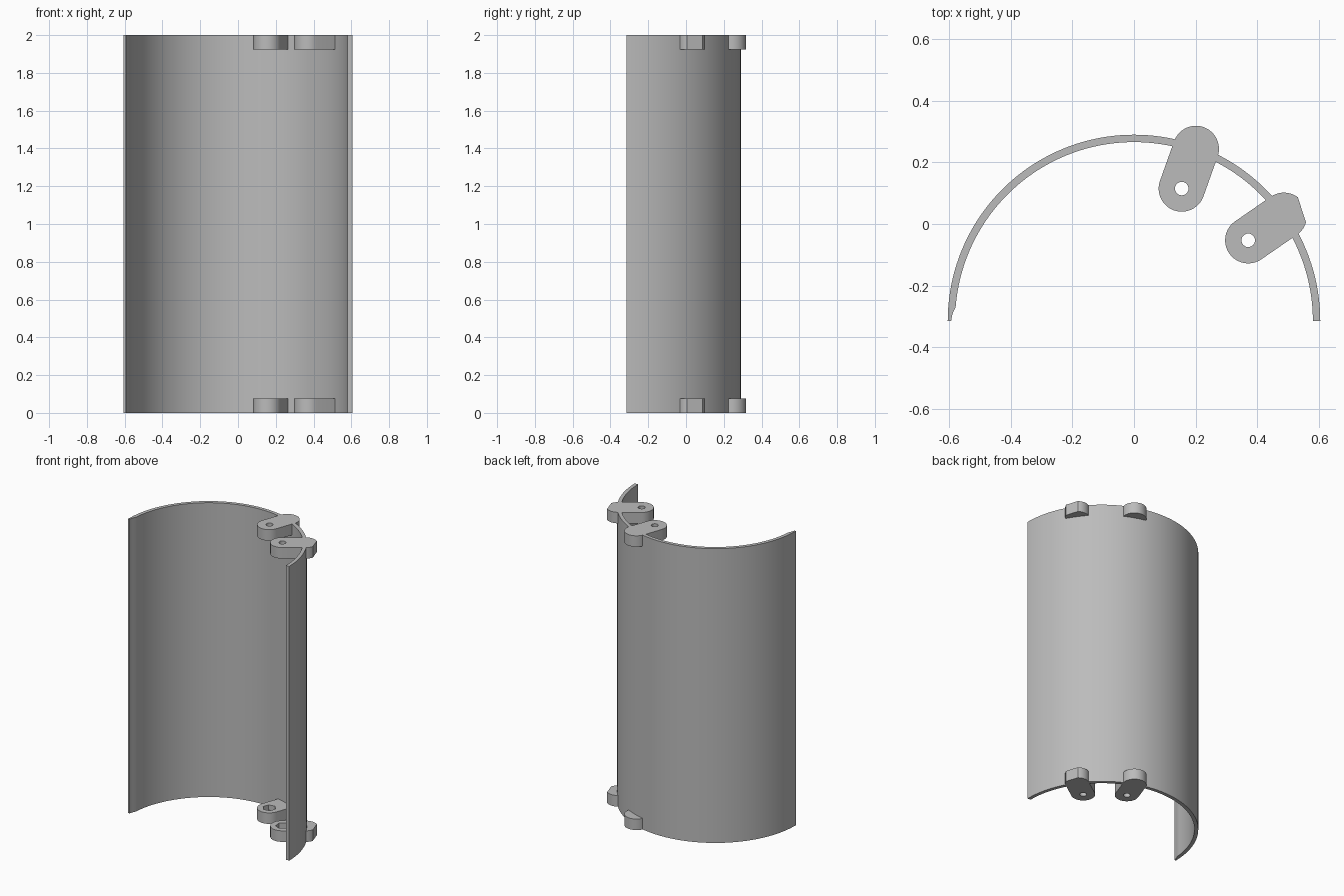
import bpy
import bmesh
import math
from mathutils import Vector

if "Cube" in bpy.data.objects:
    bpy.data.objects.remove(bpy.data.objects["Cube"], do_unlink=True)

HEIGHT = 2.0
LUG_H = 0.075
LUG_R = 0.075

# Single grey plastic colour
grey = bpy.data.materials.new("plain_grey")
grey.use_nodes = True
grey.diffuse_color = (0.5, 0.5, 0.5, 1)
grey.node_tree.nodes["Principled BSDF"].inputs["Base Color"].default_value = grey.diffuse_color


def extrude_faces(name, faces, z0, z1):
    """Extrude a flat patch of 2D polygons into a solid."""
    bm = bmesh.new()
    for pts in faces:
        bm.faces.new([bm.verts.new((x, y, z0)) for x, y in pts])
    bmesh.ops.remove_doubles(bm, verts=bm.verts[:], dist=1e-5)
    out = bmesh.ops.extrude_face_region(bm, geom=bm.faces[:], use_keep_orig=True)
    top = [v for v in out["geom"] if isinstance(v, bmesh.types.BMVert)]
    bmesh.ops.translate(bm, verts=top, vec=(0, 0, z1 - z0))
    bmesh.ops.recalc_face_normals(bm, faces=bm.faces[:])
    mesh = bpy.data.meshes.new(name)
    bm.to_mesh(mesh)
    bm.free()
    mesh.materials.append(grey)
    obj = bpy.data.objects.new(name, mesh)
    bpy.context.collection.objects.link(obj)
    return obj


def activate(obj):
    bpy.ops.object.select_all(action='DESELECT')
    obj.select_set(True)
    bpy.context.view_layer.objects.active = obj


def smooth(obj):
    activate(obj)
    bpy.ops.object.shade_smooth_by_angle(angle=math.radians(25))


def polar(center, radius, degrees):
    a = math.radians(degrees)
    return (center[0] + radius * math.cos(a), center[1] + radius * math.sin(a))


def circle(center, radius, sides, turn=0):
    return [polar(center, radius, turn + 360 * i / sides) for i in range(sides)]


def cut(obj, cutter):
    mod = obj.modifiers.new("cut", 'BOOLEAN')
    mod.operation = 'DIFFERENCE'
    mod.solver = 'EXACT'
    mod.object = cutter
    activate(obj)
    bpy.ops.object.modifier_apply(modifier=mod.name)
    bpy.data.objects.remove(cutter, do_unlink=True)


# Half-round shell, thinned along its right-hand inner edge
STEPS = 80
AXIS = (0, -0.315)
thinned = {STEPS: 0.594, STEPS - 1: 0.59}
outer = [polar(AXIS, 0.605, 180 * i / STEPS) for i in range(STEPS + 1)]
inner = [polar(AXIS, thinned.get(i, 0.581), 180 * i / STEPS) for i in range(STEPS + 1)]
shell = extrude_faces("half_shell", [
    (inner[i], outer[i], outer[i + 1], inner[i + 1]) for i in range(STEPS)], 0, HEIGHT)
smooth(shell)


def lug_outline(hole, tip, flat=None):
    """Rounded strap around two centres, with an optional flat on the tip."""
    along = Vector(tip) - Vector(hole)
    turn = math.degrees(math.atan2(along.y, along.x))
    angles = [turn - 90 + 7.5 * i for i in range(25)]
    pts = [polar(hole, LUG_R, a + 180) for a in angles]
    if flat:
        angles = [a for a in angles if not flat[0] < a < flat[1]] + list(flat)
    return pts + [polar(tip, LUG_R, a) for a in sorted(angles)]


# Screw lugs at both ends, with nut pockets on their inner faces
lugs = {
    "back_lug": ((0.155, 0.115), (0.201, 0.244), None),
    "side_lug": ((0.371, -0.053), (0.487, 0.027), (-17, 53)),
}
for part, (hole, tip, flat) in lugs.items():
    turn = math.degrees(math.atan2(tip[1] - hole[1], tip[0] - hole[0]))
    for end in ("lower", "upper"):
        z0 = 0 if end == "lower" else HEIGHT - LUG_H
        lug = extrude_faces(f"{end}_{part}", [lug_outline(hole, tip, flat)], z0, z0 + LUG_H)
        cut(lug, extrude_faces("hole_cutter", [circle(hole, 0.022, 24)], z0 - 0.1, z0 + 0.2))
        pocket = (0.04, 0.2) if end == "lower" else (-0.1, 0.035)
        cut(lug, extrude_faces("pocket_cutter", [circle(hole, 0.042, 6, turn)],
                               z0 + pocket[0], z0 + pocket[1]))
        smooth(lug)
